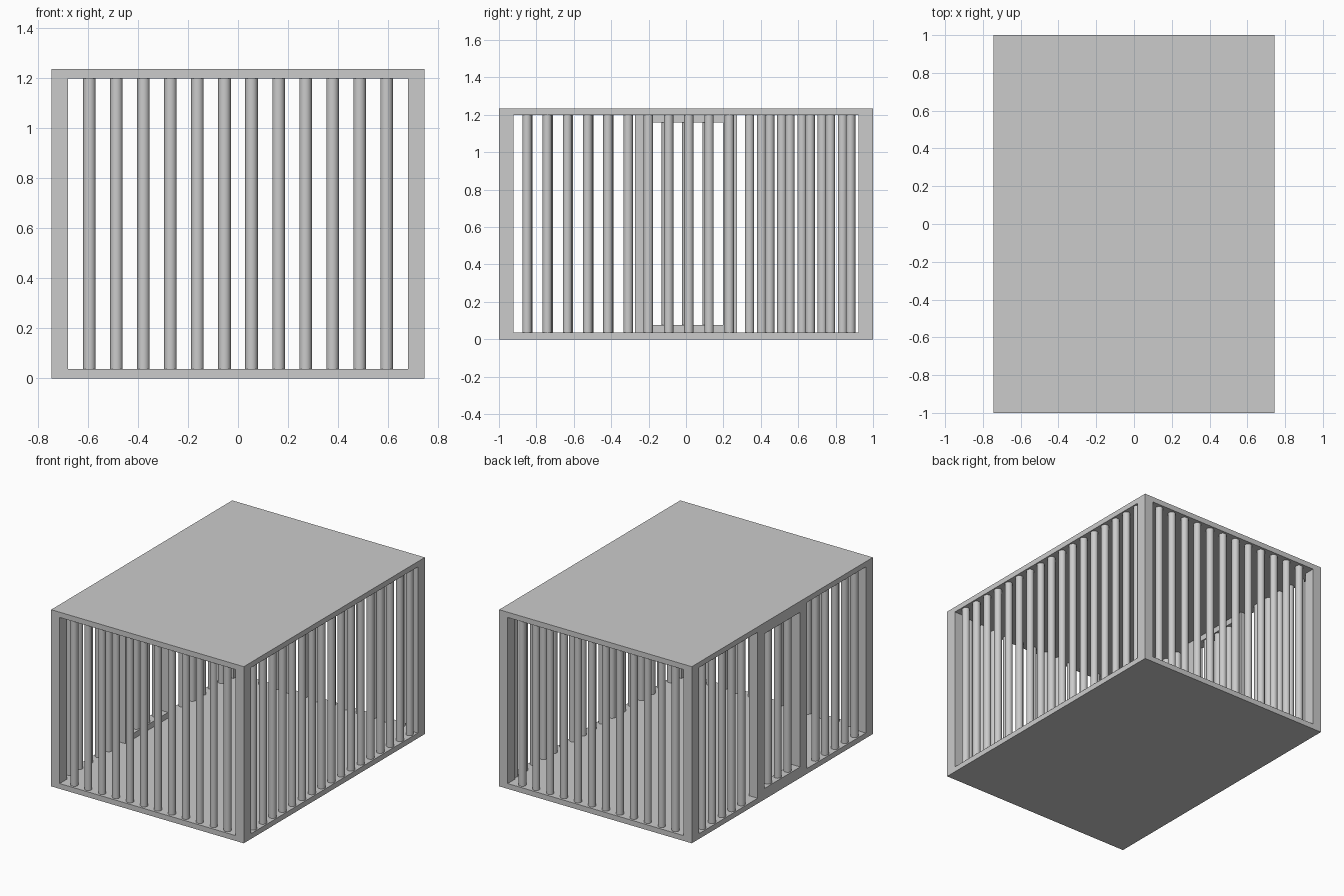
import bpy
from mathutils import Vector

cube = bpy.data.objects.get("Cube")
if cube:
    bpy.data.objects.remove(cube, do_unlink=True)

grey = bpy.data.materials.new("plain_grey")
grey.use_nodes = True
colour = (0.6, 0.6, 0.6, 1)
grey.diffuse_color = colour
grey.node_tree.nodes["Principled BSDF"].inputs["Base Color"].default_value = colour

# Overall half width, half depth, height and framing sizes
W, D, H = 0.745, 1.0, 1.235
SLAB = 0.037
POST_X, POST_Y = 0.066, 0.078
BAR_R = 0.025
LOW, HIGH = SLAB, H - SLAB
SIDE_X, END_Y = W - POST_X / 2, D - POST_Y / 2


def box(name, lo, hi):
    lo, hi = Vector(lo), Vector(hi)
    bpy.ops.mesh.primitive_cube_add(size=1, location=(lo + hi) / 2)
    ob = bpy.context.object
    ob.name = name
    ob.scale = hi - lo
    bpy.ops.object.transform_apply(location=False, rotation=False, scale=True)
    ob.data.materials.append(grey)


def bar(name, x, y, z0=LOW, z1=HIGH):
    bpy.ops.mesh.primitive_cylinder_add(vertices=20, radius=BAR_R, depth=z1 - z0,
                                        location=(x, y, (z0 + z1) / 2))
    ob = bpy.context.object
    ob.name = name
    ob.data.materials.append(grey)
    bpy.ops.object.shade_smooth_by_angle()


def spread(first, last, count):
    return [first + (last - first) * i / (count - 1) for i in range(count)]


# Floor and roof slabs
box("floor", (-W, -D, 0), (W, D, SLAB))
box("roof", (-W, -D, HIGH), (W, D, H))

# Corner posts
for sx in (-1, 1):
    for sy in (-1, 1):
        x, y = sx * SIDE_X, sy * END_Y
        box("corner_post", (x - POST_X / 2, y - POST_Y / 2, LOW),
            (x + POST_X / 2, y + POST_Y / 2, HIGH))

# Front and back bars
for x in spread(-0.593, 0.593, 12):
    bar("front_bar", x, -END_Y)
    bar("back_bar", x, END_Y)

# Left side: an unbroken row of bars
for y in spread(-0.85, 0.88, 17):
    bar("left_bar", SIDE_X, y)

# Right side: bars on both sides of a framed gate
for y in spread(-0.845, -0.412, 5) + spread(0.404, 0.837, 5):
    bar("right_bar", -SIDE_X, y)

GATE_OUT, GATE_IN, RAIL = 0.272, 0.197, 0.04
inner = -W + POST_X
for name, y0, y1 in (("gate_post_front", -GATE_OUT, -GATE_IN),
                     ("gate_post_back", GATE_IN, GATE_OUT)):
    box(name, (-W, y0, LOW), (inner, y1, HIGH))
box("gate_sill", (-W, -GATE_IN, LOW), (inner, GATE_IN, LOW + RAIL))
box("gate_header", (-W, -GATE_IN, HIGH - RAIL), (inner, GATE_IN, HIGH))
for y in spread(-0.105, 0.112, 3):
    bar("gate_bar", -SIDE_X, y, LOW + RAIL, HIGH - RAIL)
